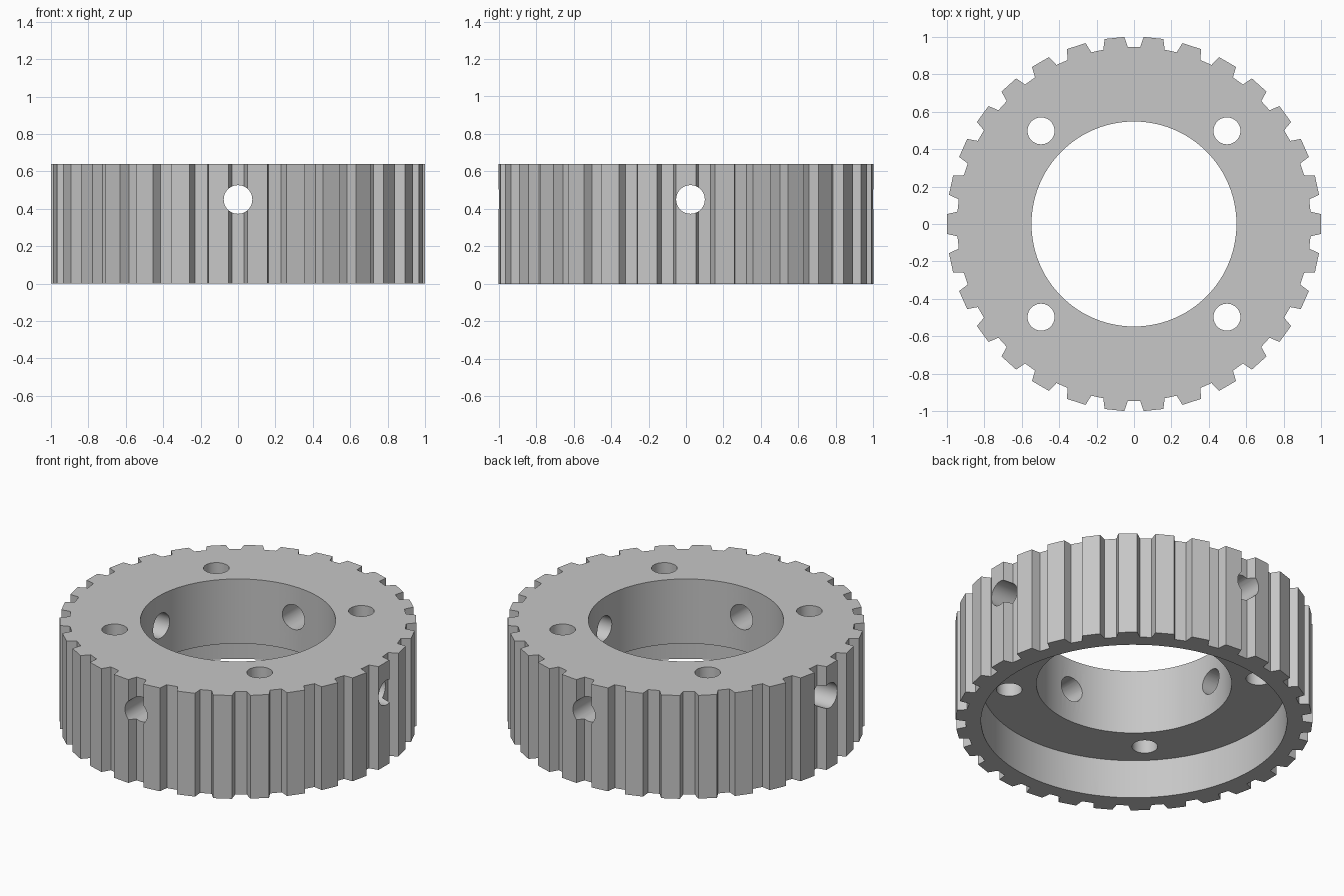
import bpy, bmesh, math
from mathutils import Matrix

if "Cube" in bpy.data.objects:
    bpy.data.objects.remove(bpy.data.objects["Cube"])

H, TEETH = 0.64, 30

# One flat grey
grey = bpy.data.materials.new("plain_grey")
grey.diffuse_color = (0.57, 0.57, 0.57, 1)
grey.use_nodes = True
grey.node_tree.nodes["Principled BSDF"].inputs["Base Color"].default_value = grey.diffuse_color


def make_object(name, bm):
    bmesh.ops.recalc_face_normals(bm, faces=bm.faces)
    mesh = bpy.data.meshes.new(name)
    bm.to_mesh(mesh)
    bm.free()
    mesh.materials.append(grey)
    obj = bpy.data.objects.new(name, mesh)
    bpy.context.collection.objects.link(obj)
    return obj


def cylinder(name, radius, depth, matrix, segments):
    bm = bmesh.new()
    bmesh.ops.create_cone(bm, cap_ends=True, segments=segments, radius1=radius,
                          radius2=radius, depth=depth, matrix=matrix)
    return make_object(name, bm)


# Toothed pulley ring: flat tips, flared notches, a tooth centred on +x
outline = []
for i in range(TEETH):
    mid = i * 360 / TEETH
    for offset, r in ((-4, 0.946), (-3.03, 1.0014), (3.03, 1.0014), (4, 0.946)):
        a = math.radians(mid + offset)
        outline.append((r * math.cos(a), r * math.sin(a)))
bm = bmesh.new()
base = bm.faces.new([bm.verts.new((x, y, 0)) for x, y in outline])
top = bmesh.ops.extrude_face_region(bm, geom=[base], use_keep_orig=True)
bmesh.ops.translate(bm, vec=(0, 0, H),
                    verts=[v for v in top["geom"] if isinstance(v, bmesh.types.BMVert)])
pulley = make_object("toothed_pulley", bm)

# Cutters: central bore, underside recess, bolt holes, cross-drilled holes
T = Matrix.Translation
cutters = [
    cylinder("bore_cutter", 0.548, 2, T((0, 0, 0.3)), 96),
    cylinder("recess_cutter", 0.859, 0.48, T((0, 0, 0)), 96),
    cylinder("cross_hole_y_cutter", 0.0765, 3,
             T((0, 0, 0.45)) @ Matrix.Rotation(math.pi / 2, 4, 'X'), 40),
    cylinder("cross_hole_x_cutter", 0.0765, 3,
             T((0, 0.024, 0.45)) @ Matrix.Rotation(math.pi / 2, 4, 'Y'), 40),
]
for sx in (-1, 1):
    for sy in (-1, 1):
        cutters.append(cylinder("bolt_hole_cutter", 0.072, 2,
                                T((sx * 0.497, sy * 0.498, 0.3)), 40))

bpy.context.view_layer.objects.active = pulley
pulley.select_set(True)
for cutter in cutters:
    mod = pulley.modifiers.new(cutter.name, 'BOOLEAN')
    mod.operation, mod.solver, mod.object = 'DIFFERENCE', 'EXACT', cutter
    bpy.ops.object.modifier_apply(modifier=mod.name)
    bpy.data.objects.remove(cutter)

# Smooth bores, crisp teeth
bpy.ops.object.shade_smooth_by_angle(angle=math.radians(20))
